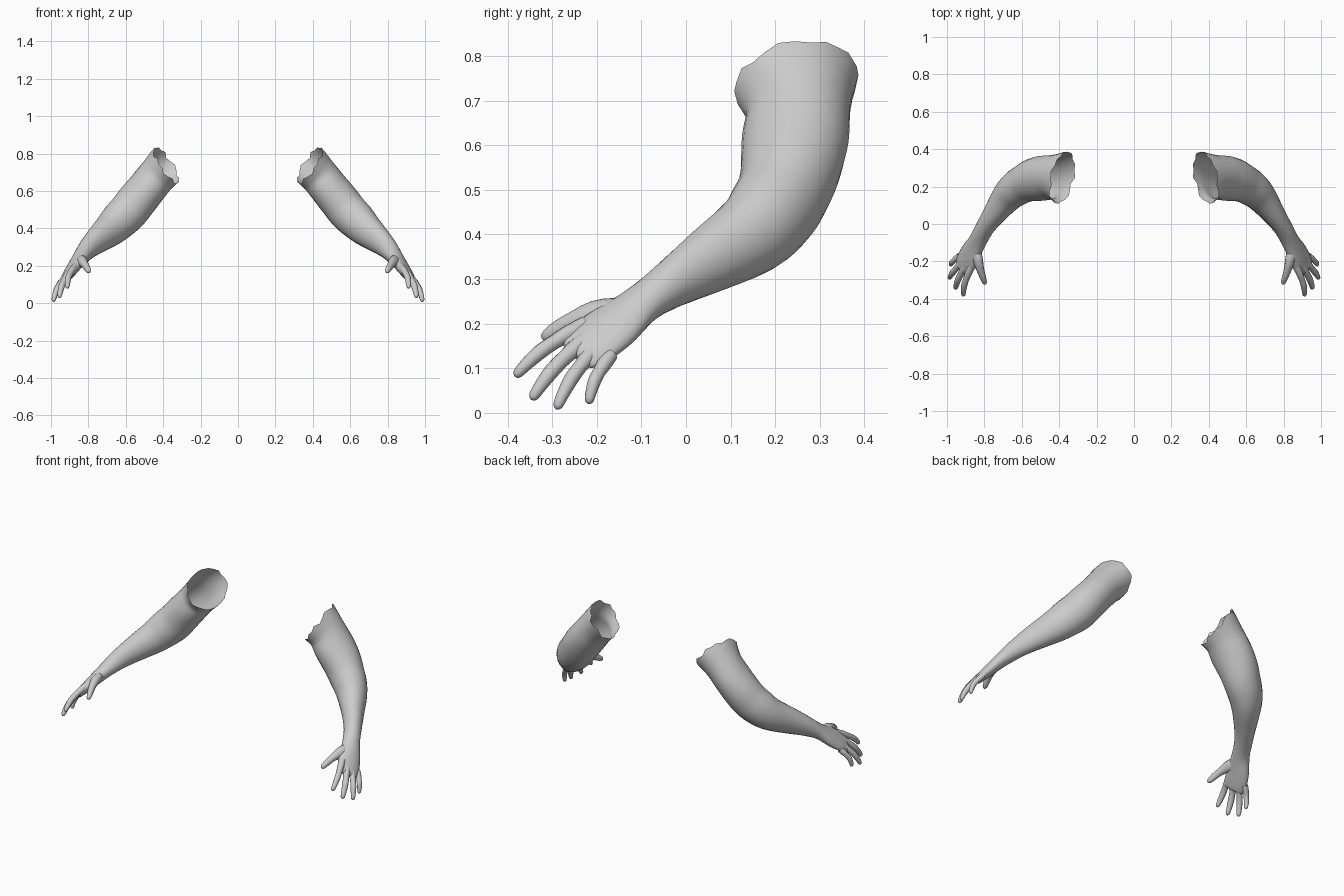
import bpy, bmesh, math
from mathutils import Vector

skin = bpy.data.materials.new("skin grey")
skin.diffuse_color = (0.6, 0.6, 0.6, 1)


def spline(p0, p1, p2, p3, t):
    return 0.5 * (2 * p1 + (p2 - p0) * t + (2 * p0 - 5 * p1 + 4 * p2 - p3) * t * t
                  + (3 * p1 - p0 - 3 * p2 + p3) * t ** 3)


def tube(name, sections, sides, steps, start_axis=None, torn=()):
    """Loft ellipses: section = (centre, half width, half thickness, width direction)."""
    s = [(Vector(c), a, b, Vector(w).normalized()) for c, a, b, w in sections]
    rows = []
    for i in range(len(s) - 1):
        q = [s[max(i - 1, 0)], s[i], s[i + 1], s[min(i + 2, len(s) - 1)]]
        for k in range(steps):
            rows.append([spline(*[r[j] for r in q], k / steps) for j in range(4)])
    rows.append(list(s[-1]))
    bm = bmesh.new()
    rings = []
    first = Vector(start_axis).normalized() if start_axis else None
    for i, (c, a, b, w) in enumerate(rows):
        t = (rows[min(i + 1, len(rows) - 1)][0] - rows[max(i - 1, 0)][0]).normalized()
        if first:                       # ease from the slanted opening to the limb axis
            f = max(0, 1 - i / (1.5 * steps))
            t = (first * f + t * (1 - f)).normalized()
        w = (w - t * w.dot(t)).normalized()
        v = w.cross(t)
        ring = []
        for k in range(sides):
            g = 2 * math.pi * k / sides
            p = c + w * a * math.cos(g) + v * b * math.sin(g)
            if i == 0 and torn:
                p -= t * torn[k % len(torn)]
            ring.append(bm.verts.new(p))
        rings.append(ring)
    for r0, r1 in zip(rings, rings[1:]):
        for k in range(sides):
            n = (k + 1) % sides
            bm.faces.new((r0[k], r0[n], r1[n], r1[k]))
    # rounded end
    tip = bm.verts.new(rows[-1][0] + t * min(rows[-1][1], rows[-1][2]) * 0.4)
    for k in range(sides):
        bm.faces.new((rings[-1][k], rings[-1][(k + 1) % sides], tip))
    bmesh.ops.recalc_face_normals(bm, faces=bm.faces)
    me = bpy.data.meshes.new(name)
    bm.to_mesh(me)
    bm.free()
    me.materials.append(skin)
    for p in me.polygons:
        p.use_smooth = True
    ob = bpy.data.objects.new(name, me)
    bpy.context.collection.objects.link(ob)
    m = ob.modifiers.new("other side", 'MIRROR')
    m.use_axis[0] = True
    return ob


# Arm from the torn shoulder opening down through the palm
palm_w = (0.56, 0.73, -0.47)
tube("arm", [
    ((0.385, 0.248, 0.738), 0.142, 0.112, (-0.17, 0.97, 0.14)),
    ((0.435, 0.252, 0.680), 0.118, 0.104, (0.15, 0.98, 0.05)),
    ((0.487, 0.245, 0.615), 0.121, 0.103, (0.30, 0.95, 0)),
    ((0.540, 0.235, 0.550), 0.114, 0.106, (0.38, 0.92, 0)),
    ((0.585, 0.217, 0.492), 0.103, 0.107, (0.47, 0.88, 0)),
    ((0.632, 0.188, 0.445), 0.096, 0.104, (0.58, 0.80, 0)),
    ((0.678, 0.145, 0.400), 0.084, 0.094, (0.68, 0.72, 0)),
    ((0.748, 0.052, 0.342), 0.062, 0.075, (0.79, 0.61, 0)),
    ((0.800, -0.025, 0.294), 0.050, 0.057, (0.76, 0.64, -0.1)),
    ((0.838, -0.095, 0.247), 0.050, 0.042, (0.65, 0.70, -0.3)),
    ((0.873, -0.155, 0.200), 0.064, 0.034, palm_w),
    ((0.898, -0.205, 0.163), 0.068, 0.028, palm_w),
    ((0.914, -0.242, 0.137), 0.062, 0.020, palm_w),
    ((0.917, -0.250, 0.131), 0.052, 0.012, palm_w),
], 24, 3, start_axis=(0.82, 0.22, -0.54),
    torn=(0.0, 0.012, 0.004, -0.006, 0.006, 0.0, 0.01, -0.008))

# Fingers: knuckle, tip, radius
fingers = {
    "index_finger": ((0.880, -0.262, 0.172), (0.913, -0.384, 0.082), 0.0165),
    "middle_finger": ((0.906, -0.240, 0.145), (0.955, -0.347, 0.030), 0.0170),
    "ring_finger": ((0.927, -0.215, 0.122), (0.988, -0.291, 0.009), 0.0160),
    "little_finger": ((0.943, -0.180, 0.105), (0.980, -0.219, 0.021), 0.0145),
}
lift = Vector((0.012, -0.006, 0.010))
for name, (base, tip, r) in fingers.items():
    b, t = Vector(base), Vector(tip)
    d = t - b
    shape = ((-0.3, 0, 1.1), (0, 0.5, 1.15), (0.25, 0.8, 1.0), (0.5, 0.9, 1.02),
             (0.78, 0.5, 0.85), (0.94, 0.1, 0.68), (0.99, 0, 0.35))
    tube(name, [(b + d * f + lift * u, r * k, r * k, palm_w) for f, u, k in shape], 12, 2)

# Thumb with its fleshy root
tube("thumb", [
    ((0.850, -0.120, 0.228), 0.026, 0.022, palm_w),
    ((0.842, -0.165, 0.226), 0.034, 0.027, palm_w),
    ((0.832, -0.208, 0.222), 0.030, 0.025, palm_w),
    ((0.820, -0.250, 0.208), 0.021, 0.020, palm_w),
    ((0.808, -0.285, 0.190), 0.019, 0.017, palm_w),
    ((0.799, -0.312, 0.173), 0.014, 0.013, palm_w),
    ((0.796, -0.321, 0.167), 0.007, 0.006, palm_w),
], 12, 2)
